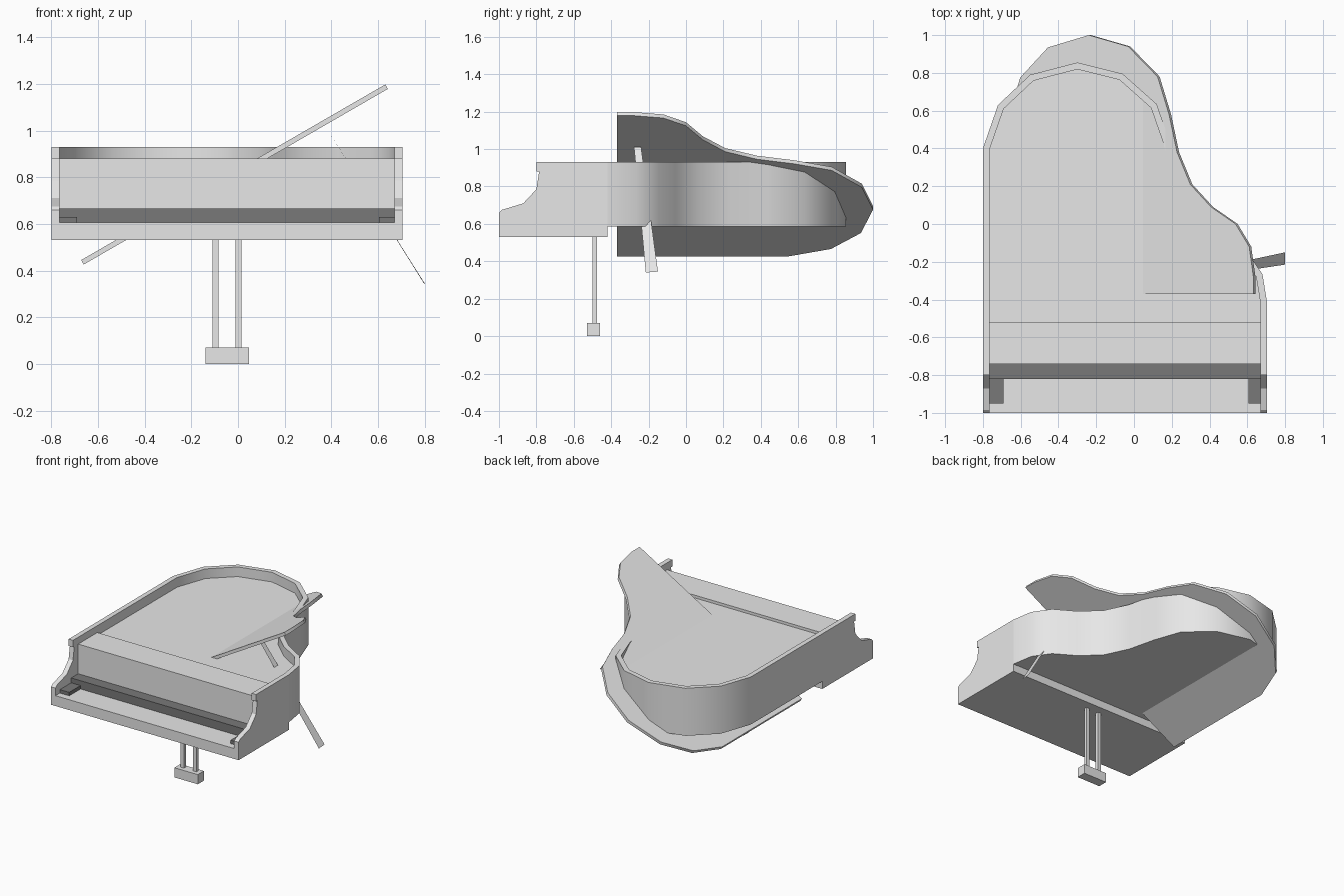
import bpy, bmesh, math
from mathutils import Vector, Matrix

if "Cube" in bpy.data.objects:
    bpy.data.objects.remove(bpy.data.objects["Cube"])


def make_material(name, value):
    m = bpy.data.materials.new(name)
    m.use_nodes = True
    colour = (value, value, value, 1)
    m.diffuse_color = colour
    m.node_tree.nodes["Principled BSDF"].inputs["Base Color"].default_value = colour
    return m


light = make_material("light grey", 0.8)
dark = make_material("dark grey", 0.19)


def add_object(name, bm, mat, smooth=False):
    mesh = bpy.data.meshes.new(name)
    bm.to_mesh(mesh)
    bm.free()
    mesh.materials.append(mat)
    ob = bpy.data.objects.new(name, mesh)
    bpy.context.collection.objects.link(ob)
    if smooth:
        bpy.ops.object.select_all(action="DESELECT")
        ob.select_set(True)
        bpy.context.view_layer.objects.active = ob
        bpy.ops.object.shade_smooth_by_angle(angle=math.radians(40))
    return ob


def prism(name, points, low, high, mat=light, matrix=None, smooth=False):
    """Extrude a flat outline from low to high along its normal."""
    bm = bmesh.new()
    face = bm.faces.new([bm.verts.new((x, y, low)) for x, y in points])
    top = bmesh.ops.extrude_face_region(bm, geom=[face])["geom"]
    bmesh.ops.translate(bm, vec=(0, 0, high - low),
                        verts=[v for v in top if isinstance(v, bmesh.types.BMVert)])
    if matrix:
        bm.transform(matrix)
    bmesh.ops.recalc_face_normals(bm, faces=bm.faces)
    return add_object(name, bm, mat, smooth)


def box(name, x0, x1, y0, y1, z0, z1, mat=light):
    return prism(name, [(x0, y0), (x1, y0), (x1, y1), (x0, y1)], z0, z1, mat)


def inset(path, amount):
    """Offset an open clockwise path towards its inside."""
    pts = [Vector(p) for p in path]
    result = []
    for i, p in enumerate(pts):
        before = (p - pts[i - 1]).normalized() if i else None
        after = (pts[i + 1] - p).normalized() if i < len(pts) - 1 else before
        before = before or after
        n1, n2 = Vector((before.y, -before.x)), Vector((after.y, -after.x))
        result.append(tuple(p + (n1 + n2) * amount / (1 + n1.dot(n2))))
    return result


# Curved outline shared by the case and the lid
curve = [(-0.8, 0.4), (-0.72, 0.63), (-0.55, 0.79), (-0.3, 0.855), (-0.06, 0.795),
         (0.12, 0.635), (0.19, 0.435), (0.239, 0.235), (0.32, 0.065),
         (0.447, -0.055), (0.597, -0.145), (0.68, -0.265)]
outline = [(-0.8, -0.42)] + curve + [(0.705, -0.42)]

# Case rim and soundboard
prism("case_rim", outline + inset(outline, 0.035)[::-1], 0.585, 0.93, smooth=True)
prism("soundboard", inset(outline, 0.015), 0.586, 0.86)

# Cheeks at both ends of the keyboard
cheek = [(-1, 0.53), (-1, 0.66), (-0.985, 0.675), (-0.87, 0.71), (-0.8, 0.785),
         (-0.785, 0.88), (-0.8, 0.88), (-0.8, 0.93), (-0.42, 0.93), (-0.42, 0.53)]
upright = Matrix(((0, 0, 1, 0), (1, 0, 0, 0), (0, 1, 0, 0), (0, 0, 0, 1)))
prism("right_cheek", cheek, -0.8, -0.765, matrix=upright)
prism("left_cheek", cheek, 0.67, 0.705, matrix=upright)

# Key bed, front panel and keyboard
box("key_bed", -0.78, 0.69, -1, -0.42, 0.53, 0.605)
box("front_panel", -0.767, 0.672, -0.74, -0.52, 0.6, 0.88)
box("soundboard_front", -0.767, 0.672, -0.53, -0.41, 0.6, 0.86)
box("keyboard", -0.766, 0.671, -0.82, -0.735, 0.604, 0.665, dark)
box("right_key_block", -0.766, -0.69, -0.95, -0.81, 0.604, 0.63, dark)
box("left_key_block", 0.605, 0.671, -0.95, -0.81, 0.604, 0.63, dark)

# Open lid, tilted about the front-to-back axis
tilt = (Matrix.Translation((-0.672, 0.145, 0.445))
        @ Matrix.Rotation(math.radians(-30), 4, "Y")
        @ Matrix.Translation((0.8, 0, 0)))
prism("lid", [(-0.8, -0.515)] + curve + [(0.705, -0.42), (0.705, -0.515)],
      -0.022, 0, matrix=tilt, smooth=True)

# Flat lid prop
bm = bmesh.new()
corners = [(0.38, -0.278, 1.01), (0.8, -0.215, 0.34), (0.8, -0.15, 0.345), (0.38, -0.24, 1.01)]
bm.faces.new([bm.verts.new(c) for c in corners])
add_object("lid_prop", bm, light)

# Pedal posts and pedal box
for side, x in (("right", -0.11), ("left", -0.01)):
    box(side + "_pedal_post", x, x + 0.026, -0.5, -0.477, 0.06, 0.54)
box("pedal_box", -0.14, 0.048, -0.53, -0.46, 0, 0.07)
